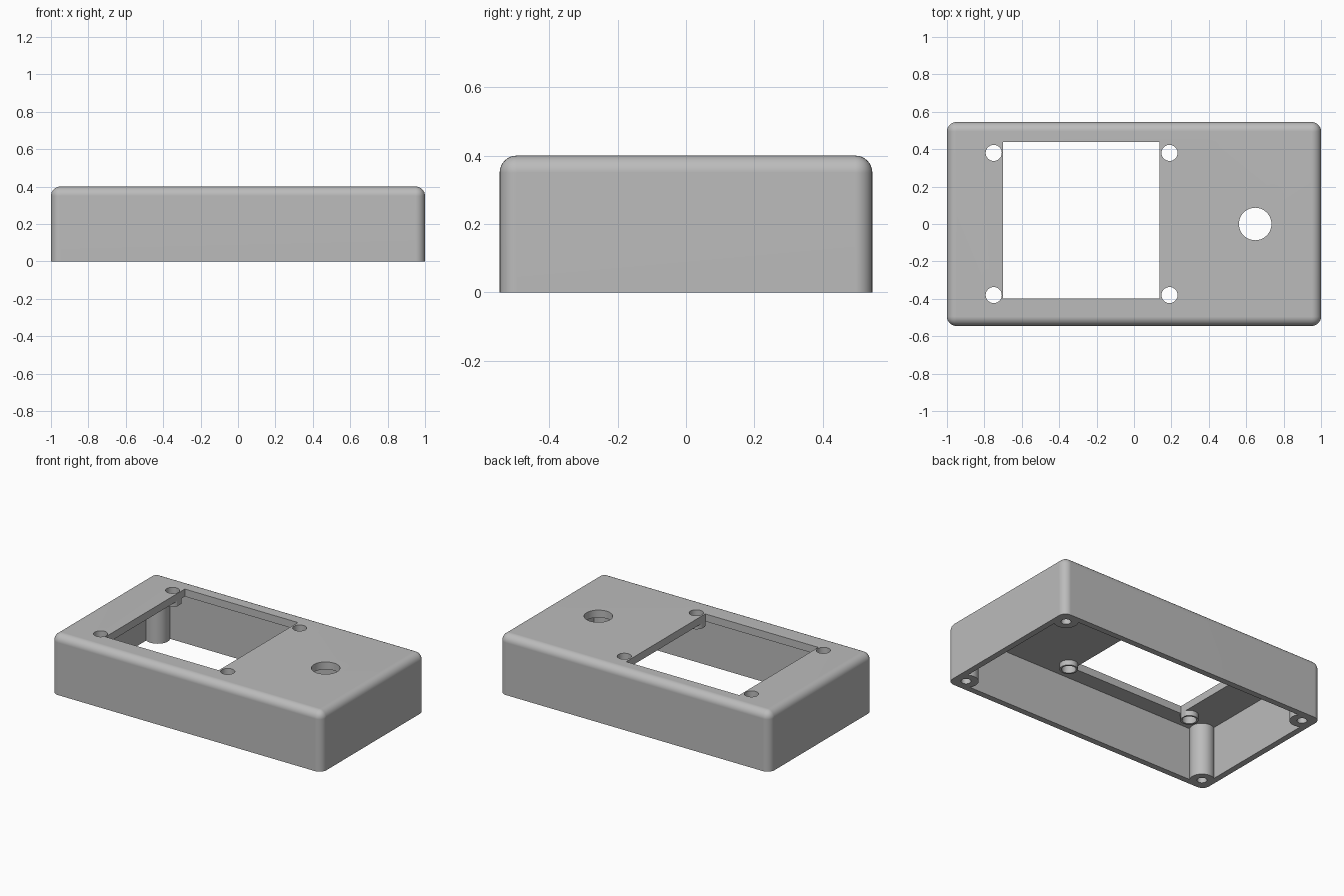
import bpy, bmesh, math
from mathutils import Matrix

cube = bpy.data.objects.get("Cube")
if cube:
    bpy.data.objects.remove(cube, do_unlink=True)

HALF_X, HALF_Y, HEIGHT = 1.0, 0.545, 0.4
FILLET, WALL, TOP = 0.05, 0.04, 0.05
SIDES = [(sx, sy) for sx in (-1, 1) for sy in (-1, 1)]

grey = bpy.data.materials.new("plain grey")
grey.use_nodes = True
grey.diffuse_color = (0.5, 0.5, 0.5, 1)
grey.node_tree.nodes["Principled BSDF"].inputs["Base Color"].default_value = (0.5, 0.5, 0.5, 1)


def make(name, bm):
    mesh = bpy.data.meshes.new(name)
    bm.to_mesh(mesh)
    bm.free()
    mesh.materials.append(grey)
    ob = bpy.data.objects.new(name, mesh)
    bpy.context.collection.objects.link(ob)
    return ob


def box(name, x0, x1, y0, y1, z0, z1, fillet=0):
    bm = bmesh.new()
    place = Matrix.Translation(((x0 + x1) / 2, (y0 + y1) / 2, (z0 + z1) / 2))
    size = Matrix.Diagonal((x1 - x0, y1 - y0, z1 - z0, 1))
    bmesh.ops.create_cube(bm, size=1, matrix=place @ size)
    if fillet:
        # round every edge except those of the open underside
        edges = [e for e in bm.edges if max(v.co.z for v in e.verts) > z0 + 0.01]
        bmesh.ops.bevel(bm, geom=edges, offset=fillet, segments=8, profile=0.5,
                        affect='EDGES', clamp_overlap=True)
    return make(name, bm)


def rod(name, x, y, z0, z1, radius):
    bm = bmesh.new()
    bmesh.ops.create_cone(bm, cap_ends=True, segments=40, radius1=radius, radius2=radius,
                          depth=z1 - z0, matrix=Matrix.Translation((x, y, (z0 + z1) / 2)))
    return make(name, bm)


def activate(ob):
    bpy.ops.object.select_all(action='DESELECT')
    ob.select_set(True)
    bpy.context.view_layer.objects.active = ob


def cut(target, cutter):
    mod = target.modifiers.new("cut", 'BOOLEAN')
    mod.operation, mod.solver, mod.object = 'DIFFERENCE', 'EXACT', cutter
    activate(target)
    bpy.ops.object.modifier_apply(modifier=mod.name)
    bpy.data.objects.remove(cutter, do_unlink=True)


# rounded outer case
case = box("enclosure_case", -HALF_X, HALF_X, -HALF_Y, HALF_Y, 0, HEIGHT, FILLET)

# hollow interior, leaving corner posts and short collars standing
cavity = box("cavity", WALL - HALF_X, HALF_X - WALL, WALL - HALF_Y, HALF_Y - WALL,
             -0.1, HEIGHT - TOP)
mounts = [(-0.28 + sx * 0.47, sy * 0.38) for sx, sy in SIDES]
posts = [(sx * 0.92, sy * 0.465) for sx, sy in SIDES]
for x, y in posts:
    cut(cavity, rod("post", x, y, -0.2, 0.5, 0.075))
for x, y in mounts:
    cut(cavity, rod("collar", x, y, HEIGHT - TOP - 0.035, 0.5, 0.055))
cut(case, cavity)

# screw holes in the posts, mounting holes through the collars
for x, y in posts:
    cut(case, rod("screw_hole", x, y, -0.1, 0.3, 0.03))
for x, y in mounts:
    cut(case, rod("mount_hole", x, y, 0.2, 0.5, 0.043))

# display window and round control opening
cut(case, box("window", -0.7, 0.136, -0.398, 0.438, 0.2, 0.5))
cut(case, rod("control_hole", 0.648, 0, 0.2, 0.5, 0.087))

# smooth curves, crisp edges, level flat faces
activate(case)
bpy.ops.object.shade_smooth_by_angle(angle=math.radians(30))
level = case.modifiers.new("flat_faces", 'WEIGHTED_NORMAL')
level.keep_sharp = True
